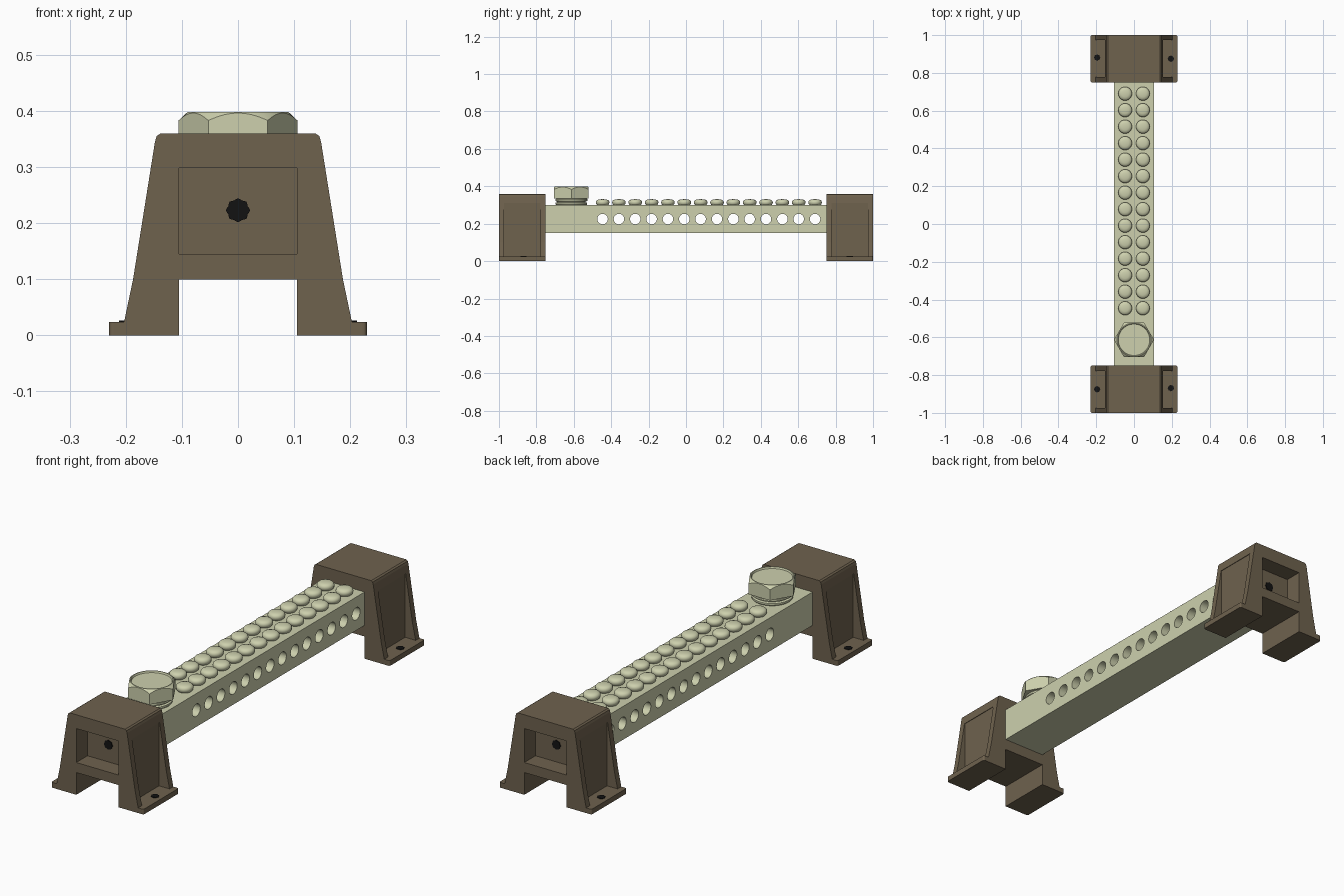
import bpy, bmesh, math
from mathutils import Matrix, Vector

if "Cube" in bpy.data.objects:
    bpy.data.objects.remove(bpy.data.objects["Cube"])


def material(name, rgb):
    m = bpy.data.materials.new(name)
    m.diffuse_color = (*rgb, 1)
    m.use_nodes = True
    m.node_tree.nodes["Principled BSDF"].inputs["Base Color"].default_value = m.diffuse_color
    return m


BROWN = material("brown_cast", (0.158, 0.122, 0.076))
CREAM = material("pale_green_metal", (0.61, 0.63, 0.42))
BLACK = material("black_screw", (0.006, 0.006, 0.006))


def to_object(name, bm, mat):
    bmesh.ops.recalc_face_normals(bm, faces=bm.faces)
    me = bpy.data.meshes.new(name)
    bm.to_mesh(me)
    bm.free()
    me.materials.append(mat)
    ob = bpy.data.objects.new(name, me)
    bpy.context.collection.objects.link(ob)
    return ob


def add_box(bm, lo, hi):
    lo, hi = Vector(lo), Vector(hi)
    m = Matrix.Translation((lo + hi) / 2) @ Matrix.Diagonal((*(hi - lo), 1))
    return bmesh.ops.create_cube(bm, size=1, matrix=m)["verts"]


def extrude_profile(bm, pts, vec):
    face = bm.faces.new([bm.verts.new(p) for p in pts])
    ext = bmesh.ops.extrude_face_region(bm, geom=[face])["geom"]
    bmesh.ops.translate(bm, vec=vec,
                        verts=[g for g in ext if isinstance(g, bmesh.types.BMVert)])


def add_lathe(bm, profile, center, n=32):
    """Revolve (radius, z) points about a vertical axis, capping both ends."""
    rings = []
    for r, z in profile:
        rings.append([bm.verts.new((center[0] + r * math.cos(2 * math.pi * i / n),
                                    center[1] + r * math.sin(2 * math.pi * i / n), z))
                      for i in range(n)])
    for a, b in zip(rings, rings[1:]):
        for i in range(n):
            j = (i + 1) % n
            bm.faces.new((a[i], a[j], b[j], b[i]))
    bm.faces.new(rings[0])
    bm.faces.new(rings[-1])


def boolean(ob, cutter, op="DIFFERENCE"):
    mod = ob.modifiers.new("cut", "BOOLEAN")
    mod.operation, mod.object, mod.solver = op, cutter, "EXACT"
    bpy.context.view_layer.objects.active = ob
    bpy.ops.object.modifier_apply(modifier=mod.name)
    bpy.data.objects.remove(cutter)


def smooth(ob, angle=35):
    bpy.ops.object.select_all(action="DESELECT")
    ob.select_set(True)
    bpy.context.view_layer.objects.active = ob
    bpy.ops.object.shade_smooth_by_angle(angle=math.radians(angle))


COUNT, Y0, Y1 = 14, -0.446, 0.69
ROW = [Y0 + (Y1 - Y0) * i / (COUNT - 1) for i in range(COUNT)]

# Bar with a row of cross holes
bm = bmesh.new()
add_box(bm, (-0.105, -0.755, 0.15), (0.105, 0.755, 0.30))
bar = to_object("bar", bm, CREAM)
bm = bmesh.new()
for y in ROW:
    bmesh.ops.create_cone(bm, cap_ends=True, segments=32, radius1=0.028, radius2=0.028, depth=0.4,
                          matrix=Matrix.Translation((0, y, 0.225)) @ Matrix.Rotation(math.pi / 2, 4, "Y"))
boolean(bar, to_object("hole_cutter", bm, CREAM))
smooth(bar)

# Two rows of rounded buttons
bm = bmesh.new()
for y in ROW:
    for x in (-0.047, 0.047):
        add_lathe(bm, [(0.028, 0.298), (0.034, 0.305), (0.0365, 0.313), (0.035, 0.321),
                       (0.029, 0.327), (0.018, 0.330), (0.005, 0.331)], (x, y), 24)
smooth(to_object("buttons", bm, CREAM), 50)

# Hex bolt head: prism trimmed by a cone, with a shallow dished top
BOLT = (0, -0.613)
bm = bmesh.new()
extrude_profile(bm, [(BOLT[0] + 0.106 * math.cos(math.pi * k / 3),
                      BOLT[1] + 0.106 * math.sin(math.pi * k / 3), 0.335) for k in range(6)],
                (0, 0, 0.08))
head = to_object("bolt_head", bm, CREAM)
bm = bmesh.new()
add_lathe(bm, [(0.12, 0.32), (0.12, 0.370), (0.090, 0.398), (0.086, 0.398), (0.083, 0.391)], BOLT, 48)
boolean(head, to_object("chamfer_cutter", bm, CREAM), "INTERSECT")
smooth(head, 20)

# Washers under the bolt head
bm = bmesh.new()
add_lathe(bm, [(0.080, 0.298), (0.085, 0.304), (0.085, 0.312), (0.076, 0.315), (0.076, 0.318),
               (0.086, 0.322), (0.086, 0.330), (0.080, 0.337)], BOLT, 48)
smooth(to_object("bolt_washers", bm, CREAM))

# End supports: ribbed trapezoid bodies on feet, mirrored front to back
RIGHT = [(0.105, 0.1), (0.105, 0.01), (0.206, 0.01), (0.203, 0.024), (0.187, 0.1),
         (0.148, 0.345), (0.145, 0.355), (0.138, 0.36)]
OUTLINE = RIGHT + [(-x, z) for x, z in reversed(RIGHT)]
for s, end in ((-1, "front"), (1, "back")):
    bm = bmesh.new()
    extrude_profile(bm, [(x, s, z) for x, z in OUTLINE], (0, -s * 0.25, 0))
    body = to_object(end + "_support", bm, BROWN)
    bm = bmesh.new()
    ys = sorted((s * 0.92, s * 1.1))
    add_box(bm, (-0.105, ys[0], 0.145), (0.105, ys[1], 0.298))      # end pocket
    ys = sorted((s * 0.777, s * 0.973))
    for xs in ((0.151, 0.3), (-0.3, -0.151)):                       # side recesses
        add_box(bm, (xs[0], ys[0], -0.05), (xs[1], ys[1], 0.31))
    boolean(body, to_object("pocket_cutter", bm, BROWN))

    # Feet with rounded outer corners
    for side, word in ((-1, "left"), (1, "right")):
        bm = bmesh.new()
        ys = sorted((s * 0.75, s))
        xs = sorted((side * 0.105, side * 0.23))
        add_box(bm, (xs[0], ys[0], 0), (xs[1], ys[1], 0.0235))
        edges = [e for e in bm.edges
                 if all(abs(v.co.x) > 0.2 for v in e.verts)
                 and abs(e.verts[0].co.z - e.verts[1].co.z) > 0.01]
        bmesh.ops.bevel(bm, geom=edges, offset=0.008, segments=4, profile=0.5, affect="EDGES")
        to_object(f"{end}_{word}_foot", bm, BROWN)


# Small lobed screws in the pockets and on the feet
def screw(name, radius, height, matrix):
    bm = bmesh.new()
    n = 32
    extrude_profile(bm, [((radius * (1 + 0.07 * math.cos(8 * a)) * math.cos(a)),
                          (radius * (1 + 0.07 * math.cos(8 * a)) * math.sin(a)), -0.002)
                         for a in (2 * math.pi * i / n for i in range(n))], (0, 0, height))
    bmesh.ops.transform(bm, matrix=matrix, verts=bm.verts)
    to_object(name, bm, BLACK)


for s, end in ((-1, "front"), (1, "back")):
    screw(end + "_pocket_screw", 0.02, 0.006,
          Matrix.Translation((0, s * 0.92, 0.223)) @ Matrix.Rotation(-s * math.pi / 2, 4, "X"))
    for x in (-0.195, 0.195):
        y = s * 0.875 + (0.006 if (x > 0) == (s < 0) else 0)
        screw(f"{end}_{'left' if x < 0 else 'right'}_foot_screw", 0.016, 0.005,
              Matrix.Translation((x, y, 0.0235)))
